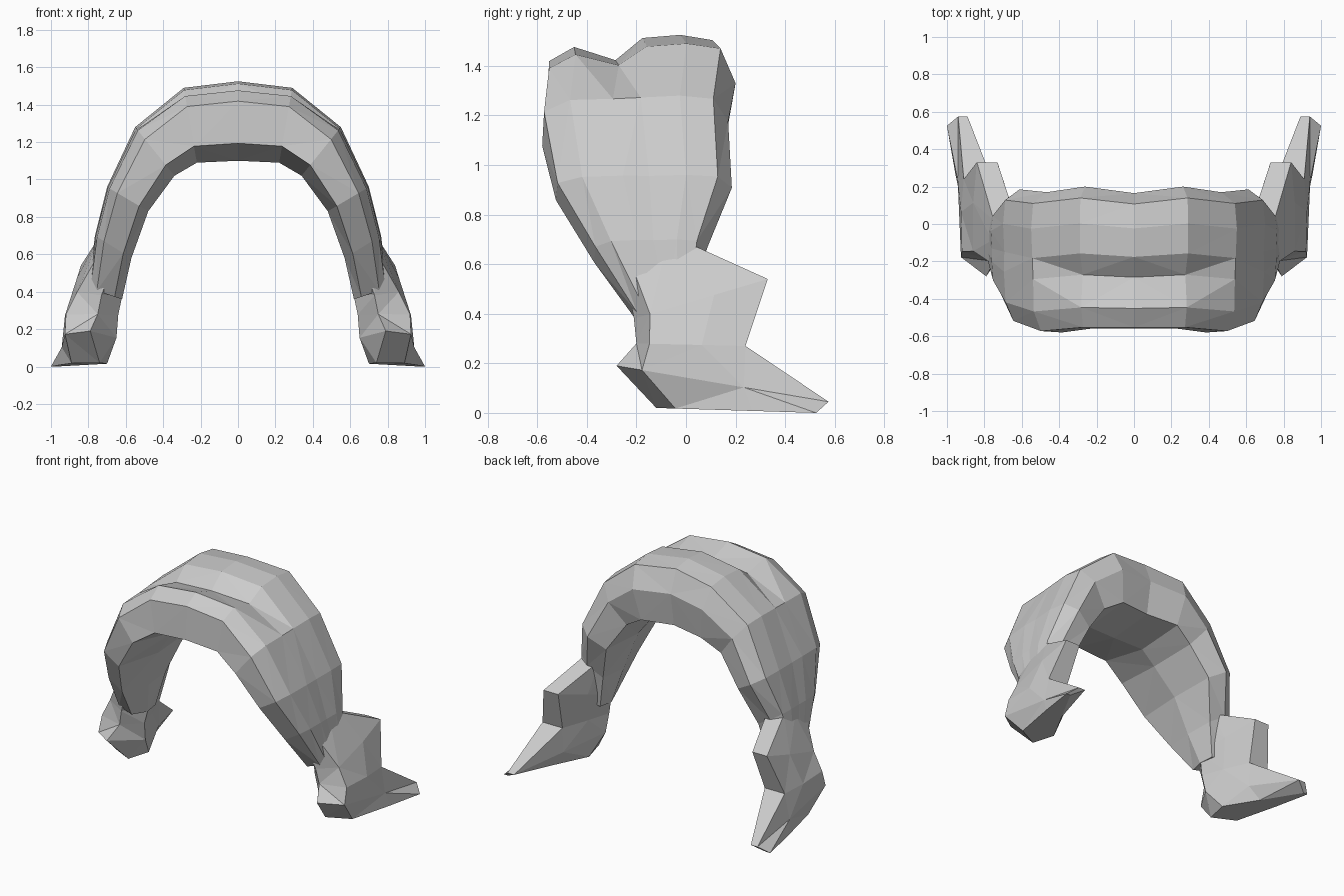
import bpy, bmesh
from mathutils import Vector

if "Cube" in bpy.data.objects:
    bpy.data.objects.remove(bpy.data.objects["Cube"])


def loft(name, rings, cap_start):
    """Skin a list of equal closed rings, cap the ends and mirror across x."""
    bm = bmesh.new()
    vs = [[bm.verts.new(p) for p in r] for r in rings]
    n = len(rings[0])
    for a, b in zip(vs, vs[1:]):
        for i in range(n):
            j = (i + 1) % n
            bm.faces.new((a[i], a[j], b[j], b[i]))
    bm.faces.new(vs[-1])
    if cap_start:
        bm.faces.new(vs[0])
    bmesh.ops.recalc_face_normals(bm, faces=bm.faces)
    if max(bm.faces, key=lambda f: f.calc_center_median().z).normal.z < 0:
        bmesh.ops.reverse_faces(bm, faces=bm.faces)
    bmesh.ops.triangulate(bm, faces=bm.faces)
    me = bpy.data.meshes.new(name)
    bm.to_mesh(me)
    bm.free()
    ob = bpy.data.objects.new(name, me)
    bpy.context.collection.objects.link(ob)
    m = ob.modifiers.new("mirror", 'MIRROR')
    m.merge_threshold = 0.001
    return ob


# Arched band: outer x,z / inner x,z / front y / back y / groove depth
stations = [
    (0.00, 1.525, 0.00, 1.10, -0.56, 0.165, 0.22),
    (0.29, 1.49, 0.22, 1.09, -0.56, 0.20, 0.20),
    (0.55, 1.28, 0.34, 1.02, -0.58, 0.17, 0.03),
    (0.70, 0.96, 0.48, 0.83, -0.525, 0.185, 0.0),
    (0.765, 0.70, 0.57, 0.58, -0.37, 0.08, 0.0),
    (0.80, 0.42, 0.62, 0.36, -0.20, 0.03, 0.0),
]
# Cross-section: fraction front-to-back, fraction inner-to-outer, groove weight
section = [(0, .22, 0), (.01, .75, 0), (.15, .94, .25), (.38, .98, 1), (.53, .97, 0),
           (.74, 1, 0), (.92, .95, 0), (1, .6, 0), (.95, .07, 0), (.5, 0, 0)]
rings = []
for xo, zo, xi, zi, yf, yb, g in stations:
    ring = []
    for u, t, w in section:
        t -= g * w
        ring.append((xi + (xo - xi) * t, yf + (yb - yf) * u, zi + (zo - zi) * t))
    rings.append(ring)
loft("arched_band", rings, False)

# Lower ends: front point / back y,z / outer x, inner x / back outer x, back inner x
legs = [
    ((0.66, -0.25, 0.58), (0.02, 0.68), 0.75, 0.59, 0.75, 0.63),
    ((0.73, -0.21, 0.38), (0.33, 0.54), 0.86, 0.61, 0.84, 0.73),
    ((0.75, -0.20, 0.28), (0.24, 0.27), 0.92, 0.64, 0.91, 0.76),
    ((0.79, -0.28, 0.19), (0.575, 0.045), 0.925, 0.65, 0.94, 0.89),
    ((0.74, -0.12, 0.02), (0.525, 0.0), 0.89, 0.70, 1.00, 0.97),
]
rings = []
for front, (yb, zb), xo, xi, bo, bi in legs:
    def at(x, u):
        return Vector((x, front[1] + (yb - front[1]) * u, front[2] + (zb - front[2]) * u))
    rings.append([front, at(xo, .12), at((xo + bo) / 2 + .01, .6), at(bo, 1),
                  at(bi, 1), at((xi + bi) / 2 - .01, .6), at(xi, .25)])
loft("pointed_end", rings, True)
